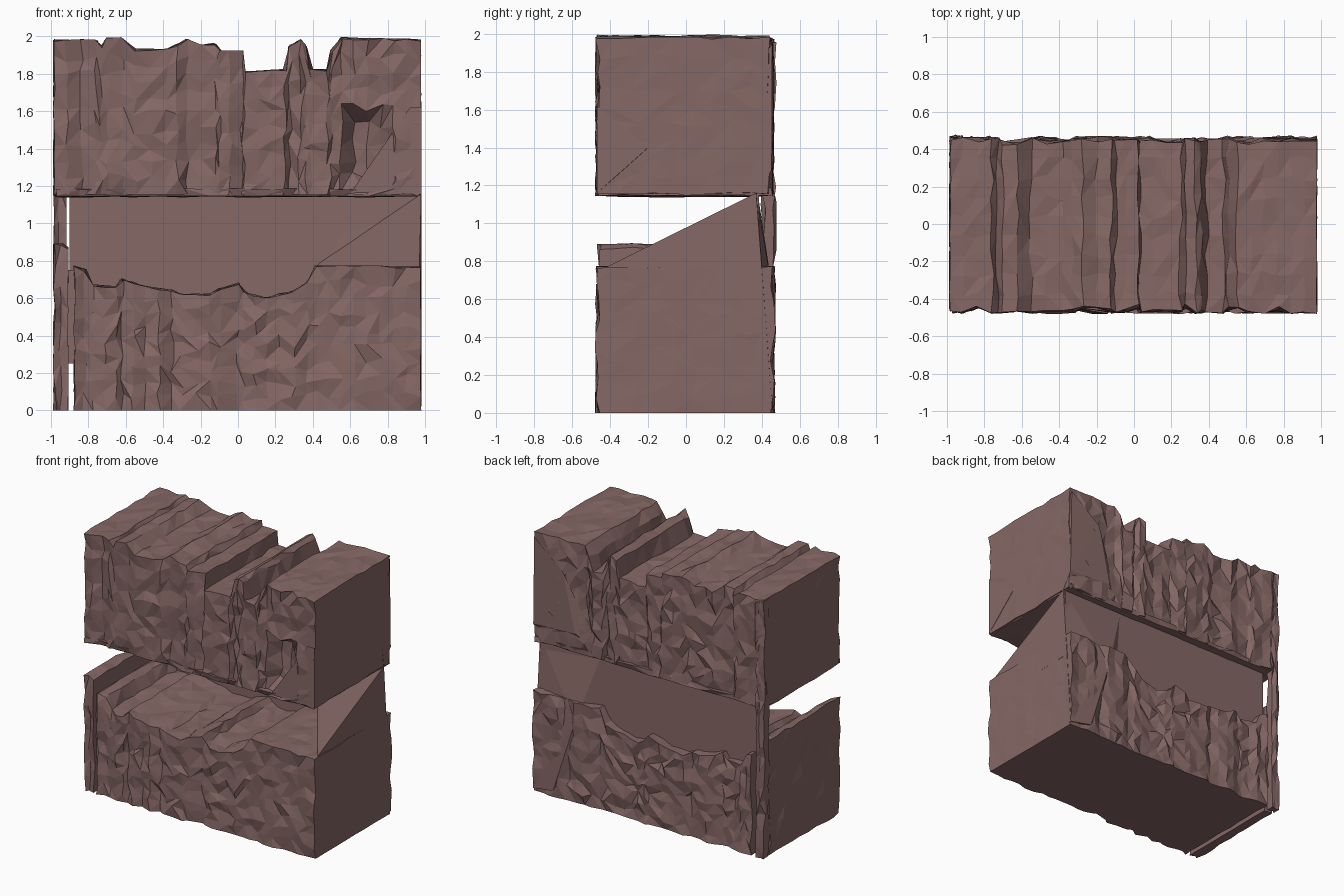
import bpy, bmesh, random
from mathutils import Vector

if "Cube" in bpy.data.objects:
    bpy.data.objects.remove(bpy.data.objects["Cube"])

random.seed(7)
stone = bpy.data.materials.new("brown_stone")
stone.diffuse_color = (0.235, 0.138, 0.130, 1)
stone.use_nodes = True
stone.node_tree.nodes["Principled BSDF"].inputs["Base Color"].default_value = stone.diffuse_color


def finish(bm, name):
    bmesh.ops.recalc_face_normals(bm, faces=bm.faces)
    me = bpy.data.meshes.new(name)
    bm.to_mesh(me)
    bm.free()
    me.materials.append(stone)
    ob = bpy.data.objects.new(name, me)
    bpy.context.collection.objects.link(ob)
    return ob


def interp(profile, x):
    if x <= profile[0][0]:
        return profile[0][1]
    for (x0, z0), (x1, z1) in zip(profile, profile[1:]):
        if x <= x1:
            return z0 + (z1 - z0) * (x - x0) / (x1 - x0)
    return profile[-1][1]


def stations(profile, step):
    """Profile x values, with long spans split."""
    xs = []
    for (a, _), (b, _) in zip(profile, profile[1:]):
        n = max(1, round((b - a) / step))
        xs += [a + (b - a) * i / n for i in range(n)]
    return xs + [profile[-1][0]]


def rock_block(name, profile, top, bottom, y0, y1, ny=9, nz=9, step=0.07, dent=None, rough_left=0.012):
    """Lattice box with cracked columns: top(x, y) gives its ridged upper face."""
    xs = stations(profile, step)
    nx = len(xs) - 1
    r = random.uniform
    crack = [random.choice((0, 0, 0.012, 0.03)) for _ in xs]
    crack_back = [random.choice((0, 0, 0.008, 0.02)) for _ in xs]
    bm = bmesh.new()
    cache = {}

    def vert(i, j, k):
        if (i, j, k) in cache:
            return cache[i, j, k]
        x, y = xs[i], y0 + (y1 - y0) * j / ny
        t = top(x, y)
        inner_x, inner_y, inner_z = 0 < i < nx, 0 < j < ny, 0 < k < nz
        z = bottom + (t - bottom) * k / nz
        if inner_z:
            z += r(-0.025, 0.025)
        elif k == nz:
            z += r(-0.009, 0.006)
        elif inner_y and bottom > 0:
            z += r(-0.008, 0.008)
        if j == 0:
            y += crack[i] + r(-0.006, 0.022) + (dent(x, z) if dent else 0)
        elif j == ny:
            y -= crack_back[i] + r(-0.018, 0.014)
        else:
            y += r(-0.02, 0.02)
        if inner_x:
            x += r(-0.012, 0.012)
        elif i == 0:
            x += r(0, rough_left)
        else:
            x -= r(0, 0.005)
        cache[i, j, k] = bm.verts.new((x, y, z))
        return cache[i, j, k]

    def side(na, nb, at):
        for a in range(na):
            for b in range(nb):
                bm.faces.new([vert(*at(a + p, b + q)) for p, q in ((0, 0), (1, 0), (1, 1), (0, 1))])

    for e in (0, 1):
        side(nx, ny, lambda a, b: (a, b, e * nz))
        side(nx, nz, lambda a, b: (a, e * ny, b))
        side(ny, nz, lambda a, b: (e * nx, a, b))
    # irregular triangular chips
    faces = list(bm.faces)
    random.shuffle(faces)
    half = len(faces) // 2
    bmesh.ops.triangulate(bm, faces=faces[:half], quad_method='FIXED')
    bmesh.ops.triangulate(bm, faces=faces[half:], quad_method='ALTERNATE')
    return finish(bm, name)


def hull(name, points):
    bm = bmesh.new()
    for p in points:
        bm.verts.new(p)
    bmesh.ops.convex_hull(bm, input=bm.verts)
    return finish(bm, name)


# Upper block with ridges and two notches along its top
upper = [(-0.99, 1.98), (-0.76, 1.98), (-0.73, 1.94), (-0.70, 1.99), (-0.62, 1.99), (-0.55, 1.93),
         (-0.38, 1.93), (-0.27, 1.98), (-0.20, 1.95), (-0.12, 1.96), (-0.10, 1.92), (0.02, 1.92),
         (0.03, 1.81), (0.25, 1.82), (0.28, 1.95), (0.33, 1.98), (0.36, 1.95), (0.39, 1.82),
         (0.48, 1.82), (0.50, 1.92), (0.55, 1.99), (0.98, 1.98)]


def corner_dent(x, z):
    """Broken pocket low on the front right."""
    inside = 0.56 < x < 0.80 and 1.19 < z < 1.58
    return 0.15 * (1 - abs(x - 0.66) / 0.16) if inside and abs(x - 0.66) < 0.16 else 0


rock_block("upper_block", upper, lambda x, y: interp(upper, x), 1.155, -0.475, 0.45, dent=corner_dent)
hull("upper_corner_facet", [(0.60, -0.465, 1.16), (0.98, -0.47, 1.16), (0.92, -0.47, 1.62),
                            (0.98, -0.47, 1.62), (0.98, -0.2, 1.4), (0.75, -0.3, 1.16)])

# Lower block: ridged floor, rising to a sloped facet at the back right
lower = [(-0.88, 0.77), (-0.82, 0.75), (-0.78, 0.67), (-0.65, 0.66), (-0.62, 0.70), (-0.50, 0.66),
         (-0.35, 0.64), (-0.30, 0.62), (-0.15, 0.62), (-0.10, 0.65), (0.0, 0.68), (0.03, 0.63),
         (0.15, 0.60), (0.30, 0.64), (0.37, 0.68), (0.42, 0.77), (0.90, 0.77), (0.98, 0.77)]
rock_block("lower_block", lower, lambda x, y: interp(lower, x), 0.0, -0.475, 0.455)

apex = (0.98, 0.37, 1.16)
hull("corner_ramp", [apex, (0.42, 0.36, 0.77), (0.97, -0.42, 0.77), (0.98, 0.37, 0.6), (0.42, 0.36, 0.6),
                     (0.97, -0.42, 0.6), (0.45, 0.37, 0.8)])

# Left slab, parted from the lower block by a narrow crack
left = [(-0.99, 0.89), (-0.95, 0.89), (-0.905, 0.87)]
rock_block("left_slab", left, lambda x, y: interp(left, x), 0.0, -0.47, 0.40, ny=9, nz=8, rough_left=0.02)
hull("slab_bridge", [(x, y, z) for x in (-0.92, -0.86) for y in (-0.42, 0.38) for z in (0.25, 0.75)])

# Thin smooth wall at the back of the slot
hull("back_wall", [(x, y, z) for x in (-0.90, 0.97) for y in (0.365, 0.385) for z in (0.55, 1.2)])

# Back corner post
post = [(-0.99, 1.97), (-0.95, 1.97), (-0.915, 1.96)]
rock_block("back_post", post, lambda x, y: interp(post, x), 0.0, 0.39, 0.46, ny=1, nz=18)

# Broad facets fanning out from the back right corner
hull("lower_back_fan", [apex, (0.98, 0.455, 0.02), (0.62, 0.46, 0.62), (0.80, 0.47, 0.05),
                        (0.45, 0.38, 1.15), (0.45, 0.36, 0.6), (0.97, 0.3, 0.02)])
hull("upper_back_fan", [apex, (0.98, 0.452, 1.28), (0.97, 0.455, 1.95), (0.62, 0.46, 1.30),
                        (0.72, 0.465, 1.75), (0.45, 0.38, 1.16), (0.97, 0.3, 1.7)])
# Long ledge strip under the upper block's front and back
strip = [(-0.98, 1.19), (0.97, 1.18)]
rock_block("upper_lip", strip, lambda x, y: interp(strip, x), 1.145, -0.478, 0.455, ny=6, nz=1, step=0.14)
